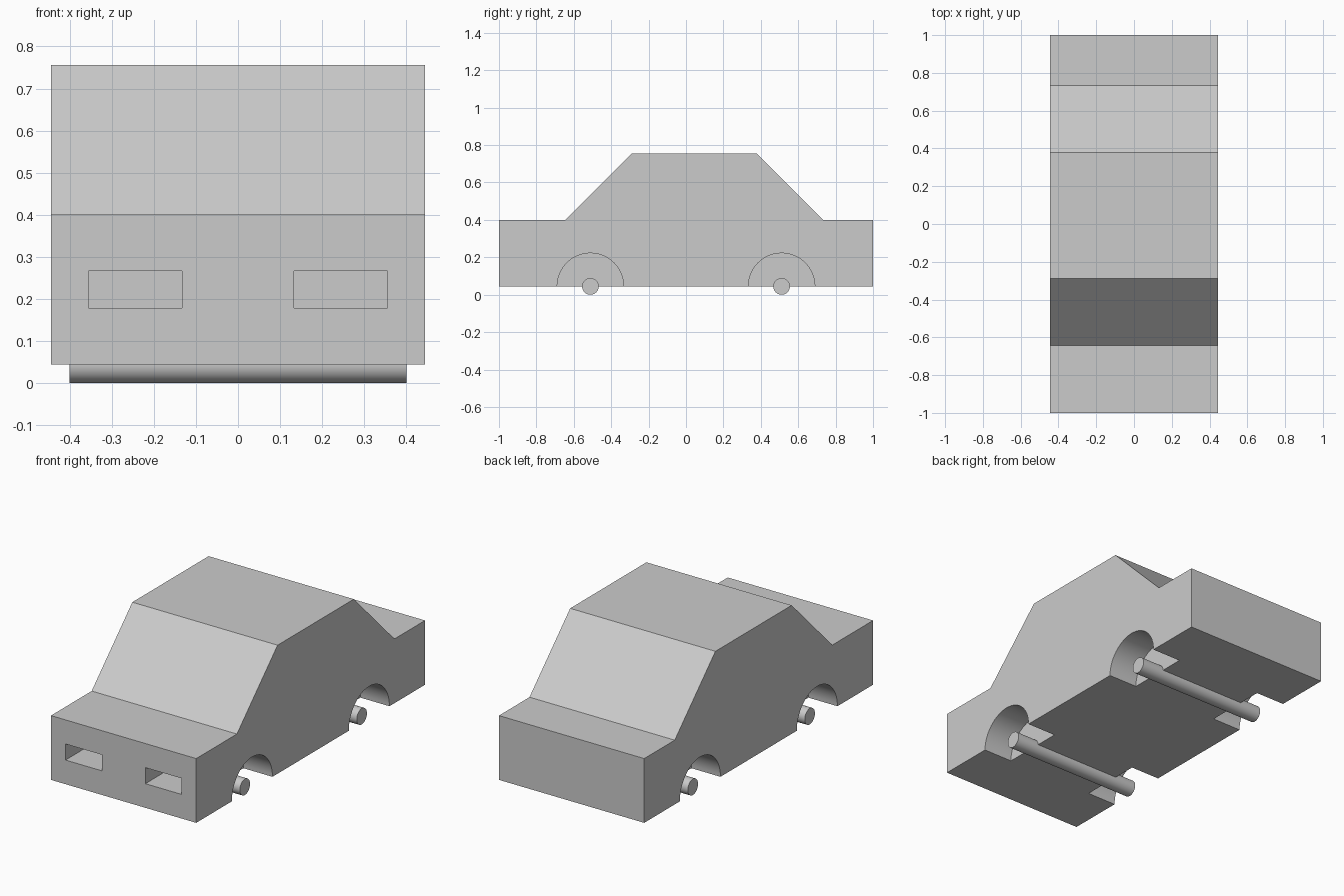
import bpy, bmesh
from math import pi, radians

if "Cube" in bpy.data.objects:
    bpy.data.objects.remove(bpy.data.objects["Cube"])

U = 2 / 45                # grid module of the model
HALF_W = 10 * U
AXLE_Y = 11.5 * U
FLOOR_Z = U


def extrude_profile(name, profile, half_width):
    """Extrude a (y, z) outline symmetrically along x."""
    bm = bmesh.new()
    face = bm.faces.new([bm.verts.new((-half_width, y, z)) for y, z in profile])
    new = bmesh.ops.extrude_face_region(bm, geom=[face])["geom"]
    verts = [v for v in new if isinstance(v, bmesh.types.BMVert)]
    bmesh.ops.translate(bm, verts=verts, vec=(2 * half_width, 0, 0))
    bmesh.ops.recalc_face_normals(bm, faces=bm.faces)
    mesh = bpy.data.meshes.new(name)
    bm.to_mesh(mesh)
    bm.free()
    obj = bpy.data.objects.new(name, mesh)
    bpy.context.collection.objects.link(obj)
    return obj


def x_cylinder(name, radius, length, location):
    bpy.ops.mesh.primitive_cylinder_add(vertices=64, radius=radius, depth=length,
                                        location=location, rotation=(0, pi / 2, 0))
    obj = bpy.context.object
    obj.name = name
    return obj


def box(name, size, location):
    bpy.ops.mesh.primitive_cube_add(size=1, location=location)
    obj = bpy.context.object
    obj.name = name
    obj.scale = size
    return obj


def smooth(obj):
    bpy.ops.object.select_all(action='DESELECT')
    obj.select_set(True)
    bpy.context.view_layer.objects.active = obj
    bpy.ops.object.shade_smooth_by_angle(angle=radians(30))


def cut(target, cutter):
    cutter.hide_render = True
    mod = target.modifiers.new("cut", 'BOOLEAN')
    mod.operation = 'DIFFERENCE'
    mod.solver = 'EXACT'
    mod.object = cutter
    bpy.context.view_layer.objects.active = target
    bpy.ops.object.modifier_apply(modifier=mod.name)
    bpy.data.objects.remove(cutter, do_unlink=True)


# Car body from its side outline
body = extrude_profile("car_body", [
    (-1, FLOOR_Z), (1, FLOOR_Z), (1, 9 * U), (16.5 * U, 9 * U),
    (8.5 * U, 17 * U), (-6.5 * U, 17 * U), (-14.5 * U, 9 * U), (-1, 9 * U)], HALF_W)

for side in (-1, 1):
    # Wheel wells, four modules deep
    for end in (-1, 1):
        cut(body, x_cylinder("wheel_well_cutter", 4 * U, 8 * U,
                             (side * HALF_W, end * AXLE_Y, FLOOR_Z)))
    # Headlight recesses
    cut(body, box("headlight_cutter", (5 * U, 8 * U, 2 * U),
                  (side * 5.5 * U, -1, 5 * U)))
smooth(body)

# Axles, half sunk into the floor
for name, y in (("front_axle", -AXLE_Y), ("rear_axle", AXLE_Y)):
    smooth(x_cylinder(name, U, 18 * U, (0, y, FLOOR_Z)))
